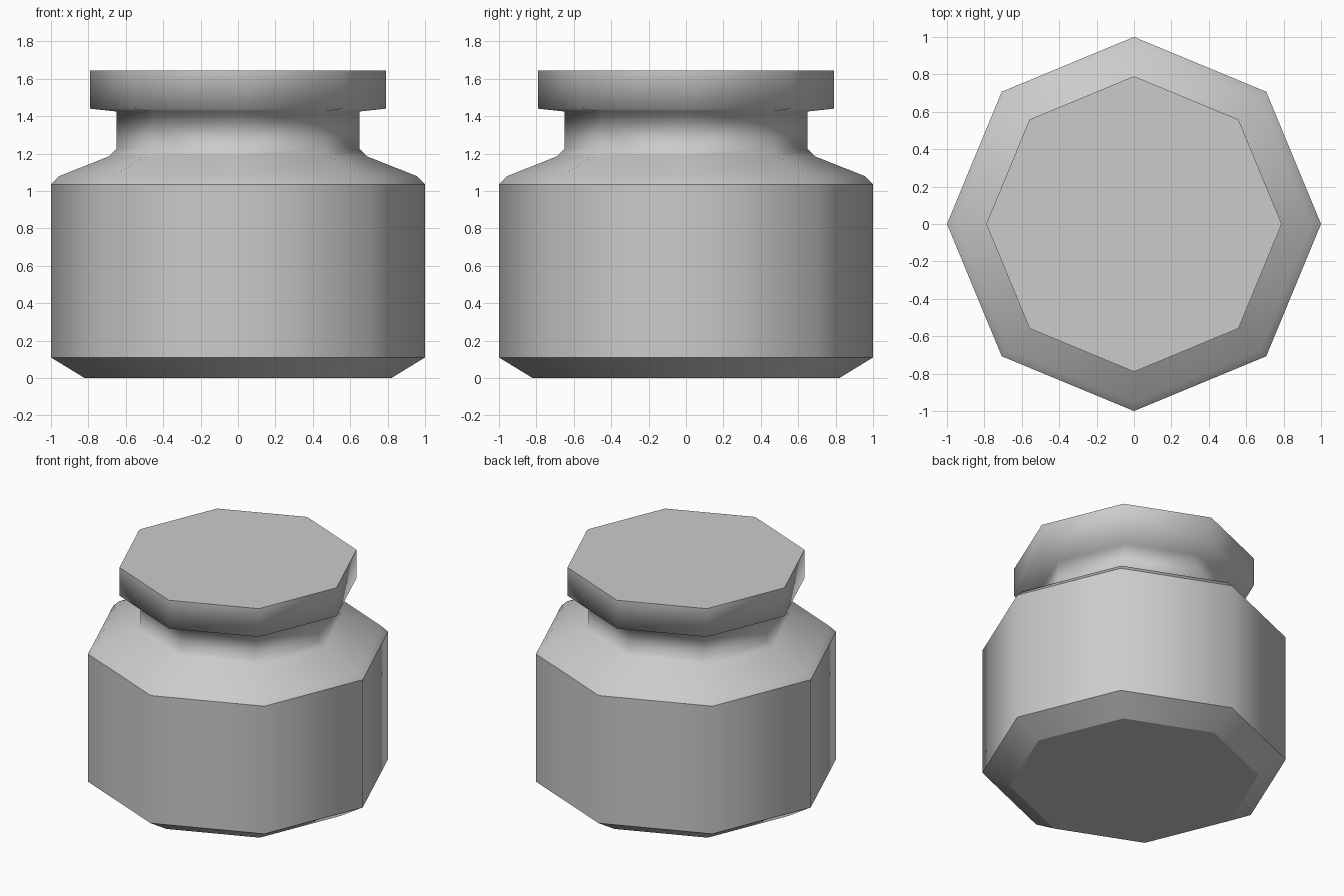
import bpy
import bmesh
from math import cos, sin, pi

cube = bpy.data.objects.get("Cube")
if cube:
    bpy.data.objects.remove(cube, do_unlink=True)

SIDES = 8

# Single grey material
grey = bpy.data.materials.new("light_grey")
grey.use_nodes = True
colour = (0.6, 0.6, 0.6, 1)
grey.diffuse_color = colour
grey.node_tree.nodes["Principled BSDF"].inputs["Base Color"].default_value = colour

# Jar outline from base to stopper: radius, height, hard edge
profile = [
    (0.82, 0.0, True),      # base
    (1.0, 0.11, True),      # lower chamfer
    (1.0, 1.035, True),     # wall top
    (0.955, 1.08, False),   # shoulder
    (0.69, 1.185, False),
    (0.65, 1.225, False),   # neck
    (0.65, 1.425, False),
    (0.79, 1.44, False),    # stopper
    (0.79, 1.645, True),
]

bm = bmesh.new()
rings = [[bm.verts.new((r * cos(2 * pi * i / SIDES), r * sin(2 * pi * i / SIDES), z))
          for i in range(SIDES)] for r, z, _ in profile]

# Walls between neighbouring rings
for low, high in zip(rings, rings[1:]):
    for i in range(SIDES):
        j = (i + 1) % SIDES
        bm.faces.new((low[i], low[j], high[j], high[i])).smooth = True

# Flat base and top
bm.faces.new(rings[0][::-1])
bm.faces.new(rings[-1])

# Keep the outline's hard edges sharp
for ring, (_, _, hard) in zip(rings, profile):
    for i in range(SIDES):
        bm.edges.get((ring[i], ring[(i + 1) % SIDES])).smooth = not hard

mesh = bpy.data.meshes.new("jar")
bm.to_mesh(mesh)
bm.free()
mesh.materials.append(grey)
jar = bpy.data.objects.new("jar", mesh)
bpy.context.collection.objects.link(jar)
